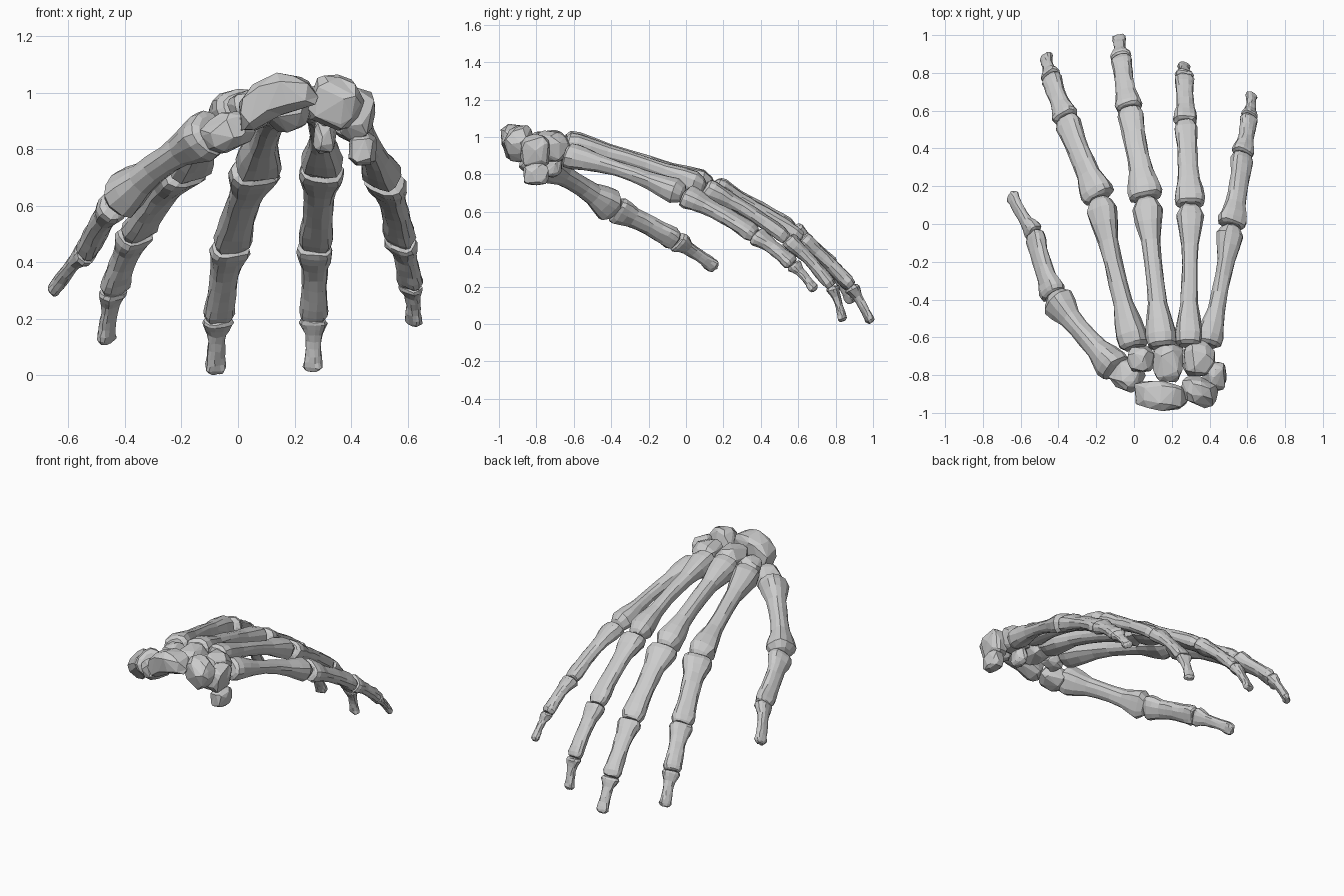
import bpy, bmesh, math, random
from mathutils import Vector, Matrix, noise

if "Cube" in bpy.data.objects:
    bpy.data.objects.remove(bpy.data.objects["Cube"])

random.seed(4)
SIDES, RINGS = 12, 12


def finish(name, bm):
    bmesh.ops.recalc_face_normals(bm, faces=bm.faces)
    me = bpy.data.meshes.new(name)
    bm.to_mesh(me)
    bm.free()
    ob = bpy.data.objects.new(name, me)
    bpy.context.collection.objects.link(ob)
    return ob


def spow(v, p):
    return math.copysign(abs(v) ** p, v)


# Long bone: rings from a to b, flared at base and head, waisted at the shaft
def long_bone(name, a, b, up, base, shaft, head, flat, dome):
    axis = (b - a).normalized()
    side = axis.cross(up).normalized()
    up = side.cross(axis).normalized()
    bow = 0.03 * (b - a).length
    bm = bmesh.new()
    loops = []
    for k in range(RINGS):
        # rings crowd towards both ends
        t = 0.5 - 0.5 * math.cos(math.pi * k / (RINGS - 1))
        at_base = math.exp(-((t - 0.06) / 0.17) ** 2)
        at_head = math.exp(-((t - 0.92) / 0.15) ** 2)
        w = shaft + (base - shaft) * at_base + (head - shaft) * at_head
        # rounded ends
        w *= 0.72 + 0.28 * math.sqrt(min(t / 0.03, 1))
        w *= 1 - dome + dome * math.sqrt(min((1 - t) / 0.08, 1))
        groove = 0.1 * at_base + 0.25 * at_head
        centre = a.lerp(b, t) + up * bow * math.sin(math.pi * t)
        loop = []
        for i in range(SIDES):
            ang = 2 * math.pi * (i + 0.5) / SIDES
            x = spow(math.cos(ang), 0.82) * w / 2
            y = spow(math.sin(ang), 0.82) * w / 2 * flat
            y *= 1 - groove * math.sin(ang) ** 6 * (1 if y < 0 else 0.4)
            rough = Vector([random.uniform(-1, 1) for _ in range(3)]) * 0.003
            loop.append(bm.verts.new(centre + side * x + up * y + rough))
        loops.append(loop)
    for l0, l1 in zip(loops, loops[1:]):
        for i in range(SIDES):
            j = (i + 1) % SIDES
            bm.faces.new((l0[i], l0[j], l1[j], l1[i]))
    bm.faces.new(loops[0][::-1])
    bm.faces.new(loops[-1])
    return finish(name, bm)


# Bone kinds: base, shaft and head width, flatness, end rounding
KINDS = {
    "metacarpal": (.165, .095, .165, .98, .5),
    "proximal_phalanx": (.185, .12, .14, .72, .3),
    "middle_phalanx": (.145, .10, .115, .74, .3),
    "distal_phalanx": (.11, .062, .075, .72, .5),
}


# Digit: chain of bones between joints, with a sideways lean and a thickness
def digit(name, thickness, dorsal, joints):
    pts = [Vector(p) for p in joints]
    kinds = list(KINDS)
    if len(pts) == 4:
        kinds.remove("proximal_phalanx")
    for kind, a, b in zip(kinds, pts, pts[1:]):
        base, shaft, head, flat, dome = KINDS[kind]
        long_bone(f"{name}_{kind}", a, b, Vector(dorsal),
                  base * thickness, shaft * thickness, head * thickness, flat, dome)


digit("index", 1, (-.35, 0, 1), [(.005, -.655, .945), (-.182, .135, .725),
      (-.36, .56, .5), (-.44, .78, .3), (-.467, .89, .115)])
digit("middle", 1, (-.1, 0, 1), [(.152, -.655, .965), (.065, .135, .725),
      (-.025, .61, .455), (-.07, .88, .2), (-.079, .99, .008)])
digit("ring", .89, (.1, 0, 1), [(.287, -.645, .965), (.297, .1, .73),
      (.272, .54, .455), (.266, .78, .2), (.264, .84, .015)])
digit("little", .86, (.45, 0, 1), [(.39, -.645, .905), (.516, -.01, .69),
      (.574, .37, .475), (.61, .57, .32), (.621, .69, .18)])
digit("thumb", 1.08, (-.5, -.3, .6), [(-.09, -.77, .86), (-.425, -.38, .615),
      (-.527, -.05, .445), (-.65, .16, .3)])


# Wrist bone: faceted, boxy and lumpy ellipsoid with tilt, turn and bend
def wrist_bone(name, centre, radii, tilt=0, turn=0, bend=0):
    bm = bmesh.new()
    bmesh.ops.create_icosphere(bm, subdivisions=3, radius=1)
    spin = (Matrix.Rotation(math.radians(turn), 3, 'Z')
            @ Matrix.Rotation(math.radians(tilt), 3, 'Y'))
    c = Vector(centre)
    for v in bm.verts:
        lump = 1 + 0.16 * noise.noise(v.co * 1.7 + c * 9)
        p = Vector([spow(k, 0.75) * r for k, r in zip(v.co, radii)]) * lump
        p.z -= bend * (p.x / radii[0]) ** 2
        v.co = spin @ p + c
    ob = finish(name, bm)
    ob.modifiers.new("facets", 'DECIMATE').ratio = 0.2
    return ob


wrist_bone("scaphoid_lunate", (.125, -.905, .985), (.145, .08, .075), -22, -6, .04)
wrist_bone("outer_lunate", (.345, -.885, .965), (.095, .072, .09), 28, -22)
wrist_bone("triquetrum", (.425, -.805, .92), (.058, .08, .09), 15)
wrist_bone("pisiform", (.44, -.8, .8), (.05, .07, .06))
wrist_bone("capitate", (.18, -.735, .95), (.082, .105, .085))
wrist_bone("hamate", (.34, -.715, .95), (.083, .092, .08), 15)
wrist_bone("hamate_hook", (.305, -.72, .85), (.04, .055, .065))
wrist_bone("trapezoid", (.04, -.715, .935), (.066, .07, .075), -20)
wrist_bone("trapezium", (-.035, -.8, .86), (.088, .082, .065), -25, -25)
